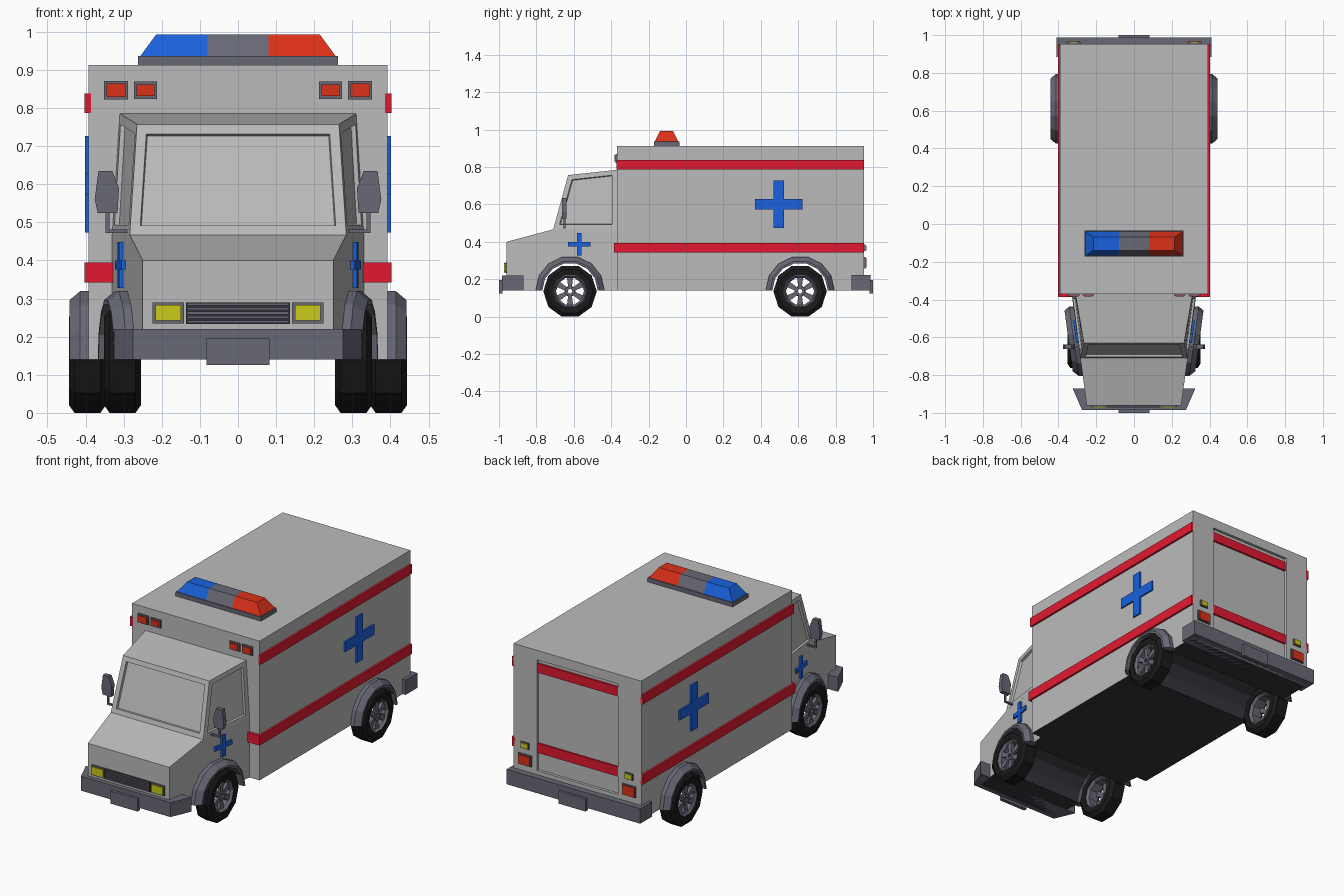
import bpy, bmesh
from math import sin, cos, pi

if "Cube" in bpy.data.objects:
    bpy.data.objects.remove(bpy.data.objects["Cube"])


def material(name, rgb):
    m = bpy.data.materials.new(name)
    m.diffuse_color = (*rgb, 1)
    m.use_nodes = True
    m.node_tree.nodes["Principled BSDF"].inputs["Base Color"].default_value = m.diffuse_color
    return m


RED = material("red", (0.75, 0.01, 0.03))
LAMP = material("lamp_red", (0.72, 0.03, 0.01))
BLUE = material("blue", (0.01, 0.12, 0.72))
YELLOW = material("yellow", (0.6, 0.6, 0.01))
TRIM = material("trim", (0.14, 0.14, 0.18))
DARK = material("underside", (0.035, 0.035, 0.045))
TYRE = material("tyre", (0.01, 0.01, 0.01))
WHITE = material("body", (0.5, 0.5, 0.5))


def loft(name, loops, mat=WHITE, ring=False, under=False, edit=None):
    """Join equal point loops; ring closes last to first, otherwise ends are capped."""
    bm = bmesh.new()
    rows = [[bm.verts.new(p) for p in lp] for lp in loops]
    n = len(rows[0])
    pairs = list(zip(rows, rows[1:])) + ([(rows[-1], rows[0])] if ring else [])
    for a, b in pairs:
        for i in range(n):
            bm.faces.new((a[i], a[(i + 1) % n], b[(i + 1) % n], b[i]))
    if not ring:
        bm.faces.new(rows[0])
        bm.faces.new(rows[-1])
    bmesh.ops.recalc_face_normals(bm, faces=bm.faces)
    bm.normal_update()
    if edit:
        edit(bm)
    me = bpy.data.meshes.new(name)
    me.materials.append(mat)
    if under:
        me.materials.append(DARK)
        for f in bm.faces:
            if max(v.co.z for v in f.verts) < 0.33 and abs(f.normal.x) < 0.5:
                f.material_index = 1
    bm.to_mesh(me)
    bm.free()
    ob = bpy.data.objects.new(name, me)
    bpy.context.collection.objects.link(ob)
    return ob


def box(name, x, y, z, mat=WHITE, slope=0):
    """Box from ranges; slope slants x along y to follow the tapered cab."""
    yc = sum(y) / 2
    return loft(name, [[(a + slope * (b - yc), b, c) for a, b in
                        ((x[0], y[0]), (x[1], y[0]), (x[1], y[1]), (x[0], y[1]))] for c in z], mat)


def mirrored_box(name, x, *args, slope=0, **kw):
    for s, side in ((1, "right"), (-1, "left")):
        box(f"{name}_{side}", sorted((s * x[0], s * x[1])), *args, slope=s * slope, **kw)


FLOOR, FRONT, REAR = 0.14, -0.62, 0.61
K = 0.08 / 0.59


def cab_x(y):
    return 0.25 + (y + 0.96) * K


def arch(yc, r=0.152, n=7):
    return [(yc + r * cos(pi * i / n), FLOOR + r * sin(pi * i / n)) for i in range(n + 1)]


# Rear box body with wheel well and recessed rear door
prof = [(-0.37, FLOOR), (-0.37, 0.913), (0.937, 0.913), (0.937, FLOOR)] + arch(REAR)
loft("box_body", [[(x, y, z) for y, z in prof] for x in (-0.392, 0.392)], under=True)
mirrored_box("door_post", (0.25, 0.392), (0.937, 0.952), (FLOOR, 0.913))
box("door_header", (-0.25, 0.25), (0.937, 0.952), (0.86, 0.913))
box("door_sill", (-0.25, 0.25), (0.937, 0.952), (FLOOR, 0.245))

# Lower cab with hood and wheel well
prof = [(-0.96, FLOOR), (-0.96, 0.40), (-0.71, 0.467), (-0.37, 0.467), (-0.37, FLOOR)] + arch(FRONT)
loft("cab_lower", [[(s * cab_x(y), y, z) for y, z in prof] for s in (-1, 1)], under=True)


# Upper cab with recessed windshield and side windows
def windows(bm):
    panes = [f for f in bm.faces if f.normal.y < -0.8 or abs(f.normal.x) > 0.7]
    bmesh.ops.inset_individual(bm, faces=panes, thickness=0.026, use_even_offset=True)
    bmesh.ops.inset_individual(bm, faces=panes, thickness=0.004, depth=-0.012)


prof = [(-0.71, 0.467, 0.284), (-0.63, 0.757, 0.265), (-0.37, 0.785, 0.31), (-0.37, 0.467, 0.33)]
loft("cab_upper", [[(s * x, y, z) for y, z, x in prof] for s in (-1, 1)], edit=windows)

# Red stripes on sides, box front and rear door
for part, z in (("upper", (0.787, 0.838)), ("lower", (0.342, 0.395))):
    mirrored_box(f"{part}_stripe", (0.385, 0.403), (-0.372, 0.952), z, RED)
    box(f"{part}_door_stripe", (-0.25, 0.25), (0.93, 0.947), z, RED)
mirrored_box("front_stripe", (0.30, 0.403), (-0.386, -0.365), (0.342, 0.395), RED)

# Blue crosses
for part, x, y, z, h, w, k in (("box", 0.39, 0.497, 0.60, 0.127, 0.028, 0),
                               ("cab", cab_x(-0.57), -0.57, 0.388, 0.06, 0.012, K)):
    xr = (x - 0.01, x + 0.011)
    mirrored_box(f"{part}_cross_upright", xr, (y - w, y + w), (z - h, z + h), BLUE, slope=k)
    mirrored_box(f"{part}_cross_bar", xr, (y - h, y + h), (z - w, z + w), BLUE, slope=k)

# Bumpers and blank plates
loft("front_bumper", [[(-0.275, -0.985, z), (0.275, -0.985, z), (0.325, -0.87, z), (-0.325, -0.87, z)]
                      for z in (FLOOR, 0.22)], TRIM)
box("rear_bumper", (-0.41, 0.41), (0.885, 0.987), (FLOOR, 0.223), TRIM)
box("front_plate", (-0.083, 0.083), (-1.0, -0.98), (0.125, 0.195), TRIM)
box("rear_plate", (-0.083, 0.083), (0.98, 1.0), (0.125, 0.195), TRIM)

# Grille with slats
box("grille_back", (-0.137, 0.137), (-0.966, -0.95), (0.233, 0.29), DARK)
for i in range(5):
    z = 0.236 + i * 0.0113
    box(f"grille_slat_{i}", (-0.134, 0.134), (-0.972, -0.96), (z, z + 0.007), TRIM)


# Framed lamps; d is the outward direction along y
def lamp(name, x, y, z, d, mat, rim=0.007):
    mirrored_box(f"{name}_frame", x, sorted((y - d * 0.01, y + d * 0.008)), z, TRIM)
    mirrored_box(name, (x[0] + rim, x[1] - rim), sorted((y, y + d * 0.013)),
                 (z[0] + rim, z[1] - rim), mat)


lamp("headlight", (0.142, 0.224), -0.96, (0.235, 0.29), -1, YELLOW)
lamp("outer_front_lamp", (0.288, 0.352), -0.37, (0.822, 0.871), -1, LAMP)
lamp("inner_front_lamp", (0.212, 0.273), -0.37, (0.824, 0.869), -1, LAMP)
lamp("rear_indicator", (0.295, 0.345), 0.952, (0.35, 0.385), 1, YELLOW, 0.004)
lamp("tail_lamp", (0.28, 0.36), 0.952, (0.258, 0.318), 1, LAMP, 0.005)

# Roof light bar
box("light_bar_base", (-0.262, 0.262), (-0.172, -0.035), (0.91, 0.936), TRIM)


def lens_section(x, h, z):
    return [(x, -0.104 - 0.064, 0.935), (x, -0.104 - h, z), (x, -0.104 + h, z), (x, -0.104 + 0.064, 0.935)]


loft("light_bar_centre", [lens_section(x, 0.035, 0.992) for x in (-0.08, 0.08)], TRIM)
for s, name, mat in ((-1, "blue_light", BLUE), (1, "red_light", LAMP)):
    end = lens_section(s * 0.257, 0.035, 0.992)
    end[1] = (s * 0.215, *end[1][1:])
    end[2] = (s * 0.215, *end[2][1:])
    loft(name, [lens_section(s * 0.08, 0.035, 0.992), end], mat)

# Door mirrors on bent arms
for s, side in ((1, "right"), (-1, "left")):
    outline = [(0.316, 0.525), (0.368, 0.525), (0.376, 0.56), (0.366, 0.635), (0.33, 0.635), (0.312, 0.59)]
    loft(f"mirror_{side}", [[(s * x, y, z) for x, z in outline] for y in (-0.662, -0.638)], TRIM)
mirrored_box("mirror_stem", (0.337, 0.347), (-0.655, -0.645), (0.475, 0.53), TRIM)
mirrored_box("mirror_arm", (0.275, 0.347), (-0.655, -0.645), (0.472, 0.481), TRIM)


# Wheel rings revolved about the axle
def revolve(name, section, xc, yc, zc, mat, n=10):
    return loft(name, [[(xc + dx, yc + r * cos(2 * pi * i / n), zc + r * sin(2 * pi * i / n))
                        for r, dx in section] for i in range(n)], mat, ring=True)


for label, yc, xc, base, k in (("front", FRONT, 0.303, cab_x(FRONT), K), ("rear", REAR, 0.395, 0.392, 0)):
    for s, side in ((1, "right"), (-1, "left")):
        tag = f"{label}_{side}"
        zc = 0.136
        revolve(f"tyre_{tag}", [(0.09, -0.046), (0.122, -0.048), (0.143, -0.034), (0.143, 0.034),
                                (0.122, 0.048), (0.09, 0.046)], s * xc, yc, zc, TYRE)
        revolve(f"rim_{tag}", [(0.075, -0.03), (0.093, -0.04), (0.093, 0.04), (0.086, 0.044), (0.075, 0.03)],
                s * xc, yc, zc, TRIM)
        revolve(f"hub_{tag}", [(0.012, 0.012 * s), (0.03, 0.012 * s), (0.026, 0.036 * s), (0.012, 0.036 * s)],
                s * xc, yc, zc, TRIM)
        # Six tapered spokes
        for j in range(6):
            a = pi / 6 + j * pi / 3
            loops = [[(s * (xc + dx), yc + r * cos(a) - t * sin(a), zc + r * sin(a) + t * cos(a))
                      for dx, t in ((0.015, -w), (0.015, w), (0.032, w), (0.032, -w))]
                     for r, w in ((0.024, 0.01), (0.08, 0.017))]
            loft(f"spoke_{tag}_{j}", loops, TRIM)
        # Chamfered fender flare
        section = [(0.148, -0.02), (0.148, 0.05), (0.160, 0.05), (0.184, 0.022), (0.184, -0.02)]
        loops = []
        for i in range(8):
            t = pi * i / 7
            loops.append([(s * (base + k * r * cos(t) + dx), yc + r * cos(t), FLOOR + r * sin(t))
                          for r, dx in section])
        loft(f"fender_{tag}", loops, TRIM)
